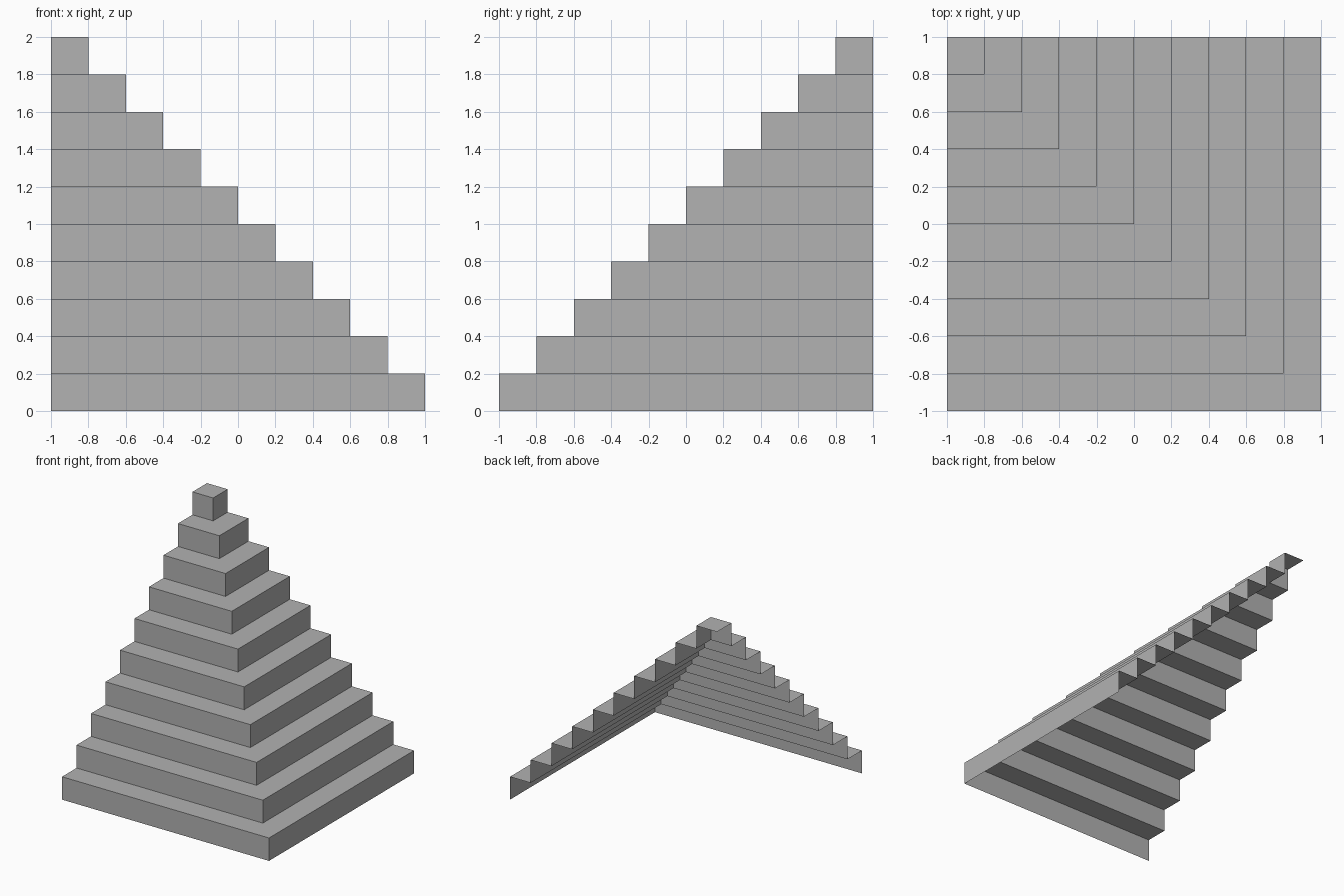
import bpy
import bmesh

STEPS = 10
RISE = 0.2

cube = bpy.data.objects.get("Cube")
if cube:
    bpy.data.objects.remove(cube, do_unlink=True)

# Plain grey material
grey = bpy.data.materials.new("plain_grey")
grey.use_nodes = True
colour = (0.445, 0.445, 0.445, 1)
grey.diffuse_color = colour
grey.node_tree.nodes["Principled BSDF"].inputs["Base Color"].default_value = colour

bm = bmesh.new()


def corner_line(c, z):
    """L-shaped line from the left edge, round the front corner, to the back edge."""
    return [bm.verts.new(p) for p in ((-1, -c, z), (c, -c, z), (c, 1, z))]


# Open-backed shell of stacked corner steps: two risers and one tread each
lower = corner_line(1, 0)
for i in range(STEPS):
    c = 1 - i * RISE
    z = (i + 1) * RISE
    upper = corner_line(c, z)
    for k in range(2):
        bm.faces.new((lower[k], lower[k + 1], upper[k + 1], upper[k]))
    if i < STEPS - 1:
        lower = corner_line(c - RISE, z)
        bm.faces.new(upper + lower[::-1])
    else:
        # Square cap on the topmost step
        bm.faces.new(upper + [bm.verts.new((-1, 1, z))])

mesh = bpy.data.meshes.new("corner_steps")
bm.to_mesh(mesh)
bm.free()
mesh.materials.append(grey)
steps = bpy.data.objects.new("corner_steps", mesh)
bpy.context.collection.objects.link(steps)
